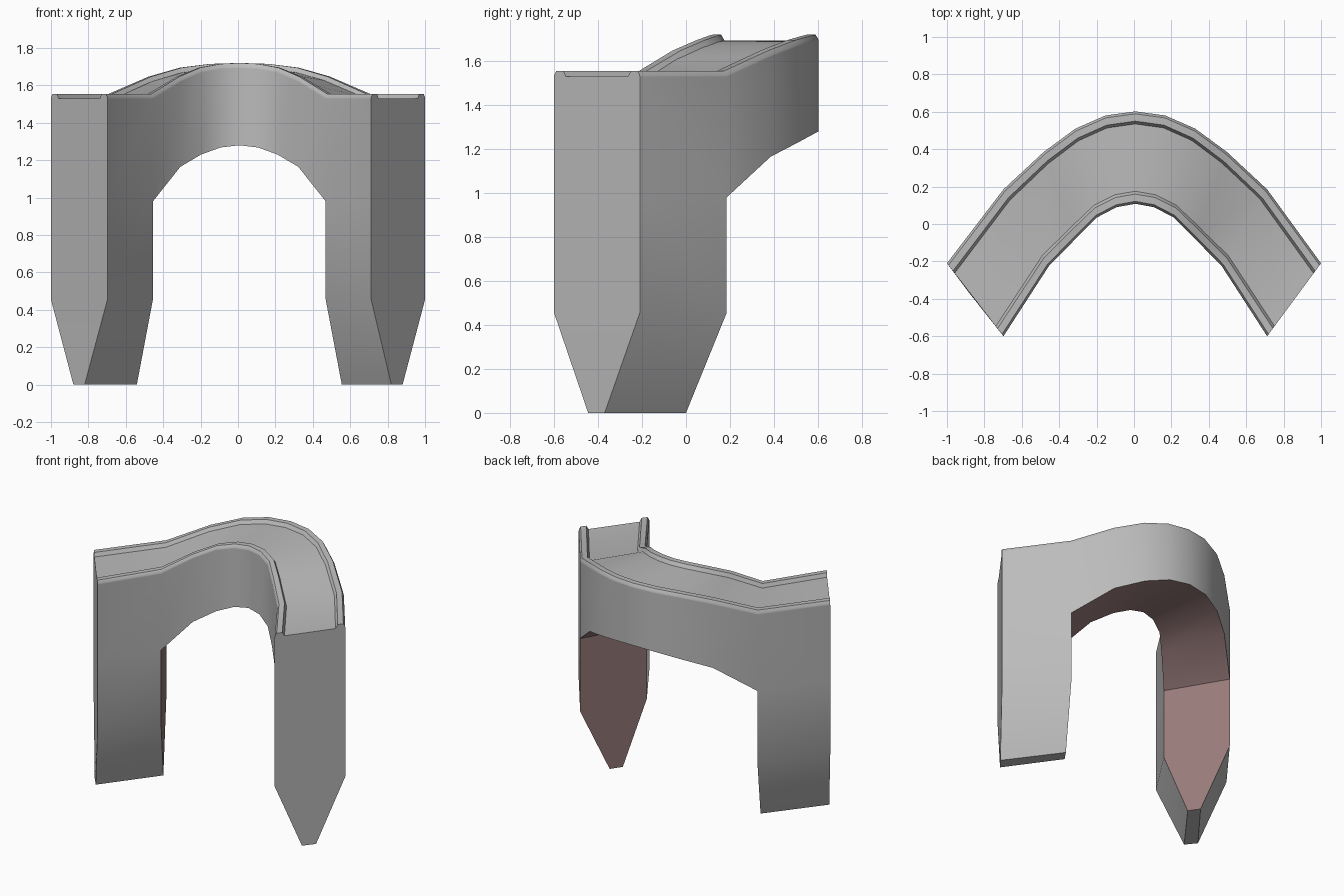
import bpy, bmesh, math
from mathutils import Vector

if "Cube" in bpy.data.objects:
    bpy.data.objects.remove(bpy.data.objects["Cube"])

def material(name, col):
    m = bpy.data.materials.new(name)
    m.diffuse_color = (*col, 1)
    m.use_nodes = True
    m.node_tree.nodes["Principled BSDF"].inputs["Base Color"].default_value = m.diffuse_color
    return m

STONE = material("grey stone", (0.5, 0.5, 0.5))
PINK = material("reddish underside", (0.32, 0.2, 0.2))

# Half of the plan, from the end to the crown:
# inner x, inner y, outer x, outer y, underside z, top z
HALF = [
    (0.705, -0.60, 1.00, -0.21, 0.98, 1.555),
    (0.462, -0.225, 0.705, 0.185, 0.98, 1.555),
    (0.315, -0.075, 0.49, 0.385, 1.165, 1.647),
    (0.205, 0.035, 0.32, 0.51, 1.23, 1.695),
    (0.10, 0.09, 0.16, 0.58, 1.268, 1.715),
    (0.0, 0.108, 0.0, 0.602, 1.28, 1.72),
]
RIM = 0.026     # rim height above the deck
SHIFT = 0.007   # the arch sits slightly off centre

def station(s, side):
    off = 0 if abs(s[2]) == 1 else SHIFT
    return (Vector((side * s[0] + SHIFT, s[1], 0)),
            Vector((side * s[2] + off, s[3], 0)), s[4], s[5])

STATIONS = [station(s, -1) for s in HALF] + [station(s, 1) for s in HALF[-2::-1]]
N = len(STATIONS)

def at(p, z):
    return (p.x, p.y, z)

def finish(bm, name):
    bmesh.ops.remove_doubles(bm, verts=bm.verts, dist=0.0005)
    bmesh.ops.recalc_face_normals(bm, faces=bm.faces)
    me = bpy.data.meshes.new(name)
    bm.to_mesh(me)
    bm.free()
    ob = bpy.data.objects.new(name, me)
    bpy.context.collection.objects.link(ob)
    me.materials.append(STONE)
    me.materials.append(PINK)
    bpy.ops.object.select_all(action='DESELECT')
    ob.select_set(True)
    bpy.context.view_layer.objects.active = ob
    bpy.ops.object.shade_smooth_by_angle(angle=math.radians(30))
    return ob

def quad(bm, pts, mat=0):
    f = bm.faces.new([bm.verts.new(p) for p in pts])
    f.material_index = mat

# Arch body: curved span with deck, walls and underside, plus two tapered legs
bm = bmesh.new()
for k in range(N - 1):
    (i0, o0, b0, t0), (i1, o1, b1, t1) = STATIONS[k], STATIONS[k + 1]
    t0, t1 = t0 - RIM, t1 - RIM
    quad(bm, [at(i0, b0), at(i1, b1), at(i1, t1), at(i0, t0)])
    quad(bm, [at(o0, b0), at(o1, b1), at(o1, t1), at(o0, t0)])
    quad(bm, [at(i0, t0), at(i1, t1), at(o1, t1), at(o0, t0)])
    if 0 < k < N - 2:
        quad(bm, [at(i0, b0), at(i1, b1), at(o1, b1), at(o0, b0)], 1)

for end, spring, side in ((0, 1, -1), (N - 1, N - 2, 1)):
    ie, oe, b, t = STATIONS[end]
    isp, osp, _, _ = STATIONS[spring]
    quad(bm, [at(ie, b), at(oe, b), at(oe, t - RIM), at(ie, t - RIM)])
    # narrow foot of the leg
    foot_end_in = Vector((side * 0.82, -0.445, 0))
    foot_end_out = Vector((side * 0.88, -0.37, 0))
    foot_sp_in = Vector((side * 0.548 + SHIFT, -0.075, 0))
    foot_sp_out = Vector((side * 0.60 + SHIFT, 0.0, 0))
    rings = [[at(p, b) for p in (ie, oe, osp, isp)],
             [at(p, 0.455) for p in (ie, oe, osp, isp)],
             [at(p, 0.0) for p in (foot_end_in, foot_end_out, foot_sp_out, foot_sp_in)]]
    for up, lo in zip(rings, rings[1:]):
        for j in range(4):
            n = (j + 1) % 4
            quad(bm, [up[j], up[n], lo[n], lo[j]], 1 if j == 2 else 0)
    quad(bm, rings[2])
finish(bm, "arch_body")

# Rims: bevelled kerbs swept along both edges of the deck
def rim(name, inner):
    bm = bmesh.new()
    rings = []
    for i, o, _, t in STATIONS:
        a, d = (i, (o - i).normalized()) if inner else (o, (i - o).normalized())
        rings.append([at(a + d * w, t - h) for w, h in
                      ((0, RIM), (0.001, 0.018), (0.013, 0), (0.052, 0), (0.067, RIM))])
    for r0, r1 in zip(rings, rings[1:]):
        for j in range(4):
            quad(bm, [r0[j], r0[j + 1], r1[j + 1], r1[j]])
    quad(bm, rings[0])
    quad(bm, rings[-1])
    finish(bm, name)

rim("inner_rim", True)
rim("outer_rim", False)
